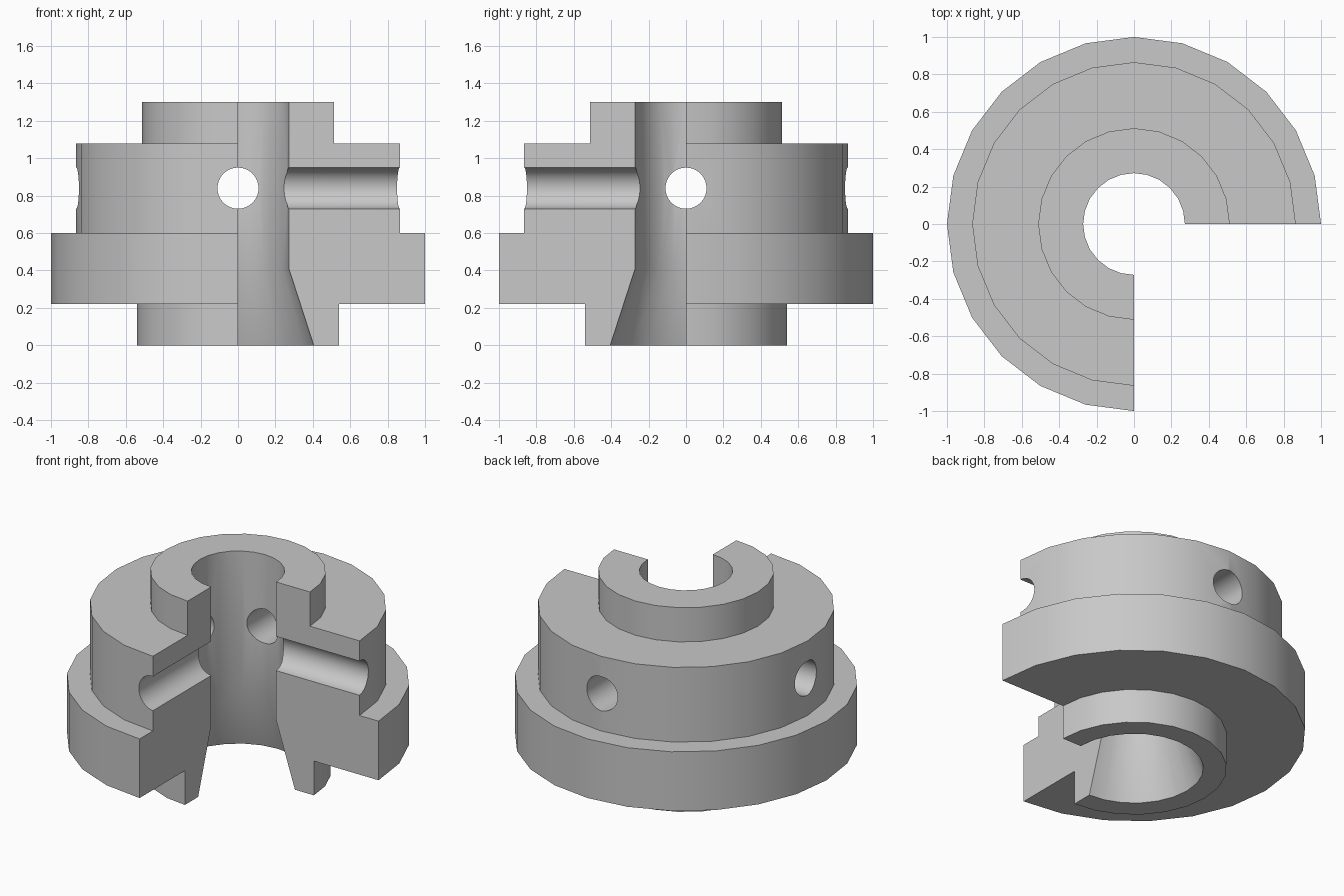
import bpy, bmesh, math

cube = bpy.data.objects.get("Cube")
if cube:
    bpy.data.objects.remove(cube, do_unlink=True)

SEGMENTS = 24
HOLE_RADIUS, HOLE_Z = 0.11, 0.84

steel = bpy.data.materials.new("plain_grey")
steel.use_nodes = True
grey = (0.58, 0.58, 0.58, 1)
steel.diffuse_color = grey
steel.node_tree.nodes["Principled BSDF"].inputs["Base Color"].default_value = grey

# Half section of the stepped collar: (radius, height)
section = [
    (0.405, 0), (0.54, 0), (0.54, 0.22), (1, 0.22), (1, 0.6), (0.865, 0.6),
    (0.865, 1.08), (0.512, 1.08), (0.512, 1.3), (0.272, 1.3), (0.272, 0.41),
]

# Sweep the section through three quarters of a turn and cap both cut ends
bm = bmesh.new()
rings = []
for i in range(SEGMENTS * 3 // 4 + 1):
    a = math.tau * i / SEGMENTS
    rings.append([bm.verts.new((r * math.cos(a), r * math.sin(a), z)) for r, z in section])
for a, b in zip(rings, rings[1:]):
    for j in range(len(section)):
        k = (j + 1) % len(section)
        bm.faces.new((a[j], b[j], b[k], a[k]))
bm.faces.new(rings[0])
bm.faces.new(rings[-1])
bmesh.ops.recalc_face_normals(bm, faces=bm.faces[:])
mesh = bpy.data.meshes.new("cutaway_collar")
bm.to_mesh(mesh)
bm.free()
mesh.materials.append(steel)
collar = bpy.data.objects.new("cutaway_collar", mesh)
bpy.context.collection.objects.link(collar)


def drill(name, rotation):
    """Cut one round cross hole right through the collar."""
    bpy.ops.mesh.primitive_cylinder_add(vertices=32, radius=HOLE_RADIUS, depth=2.4,
                                        location=(0, 0, HOLE_Z), rotation=rotation)
    cutter = bpy.context.object
    cutter.name = name
    cutter.hide_render = True
    cutter.data.materials.append(steel)
    mod = collar.modifiers.new(name, "BOOLEAN")
    mod.operation = "DIFFERENCE"
    mod.solver = "EXACT"
    mod.object = cutter
    bpy.ops.object.select_all(action="DESELECT")
    collar.select_set(True)
    bpy.context.view_layer.objects.active = collar
    bpy.ops.object.modifier_apply(modifier=mod.name)
    bpy.data.objects.remove(cutter, do_unlink=True)


# Cross holes running side to side and front to back
drill("side_hole", (0, math.pi / 2, 0))
drill("front_hole", (math.pi / 2, 0, 0))

bpy.ops.object.shade_smooth_by_angle(angle=math.radians(30))
